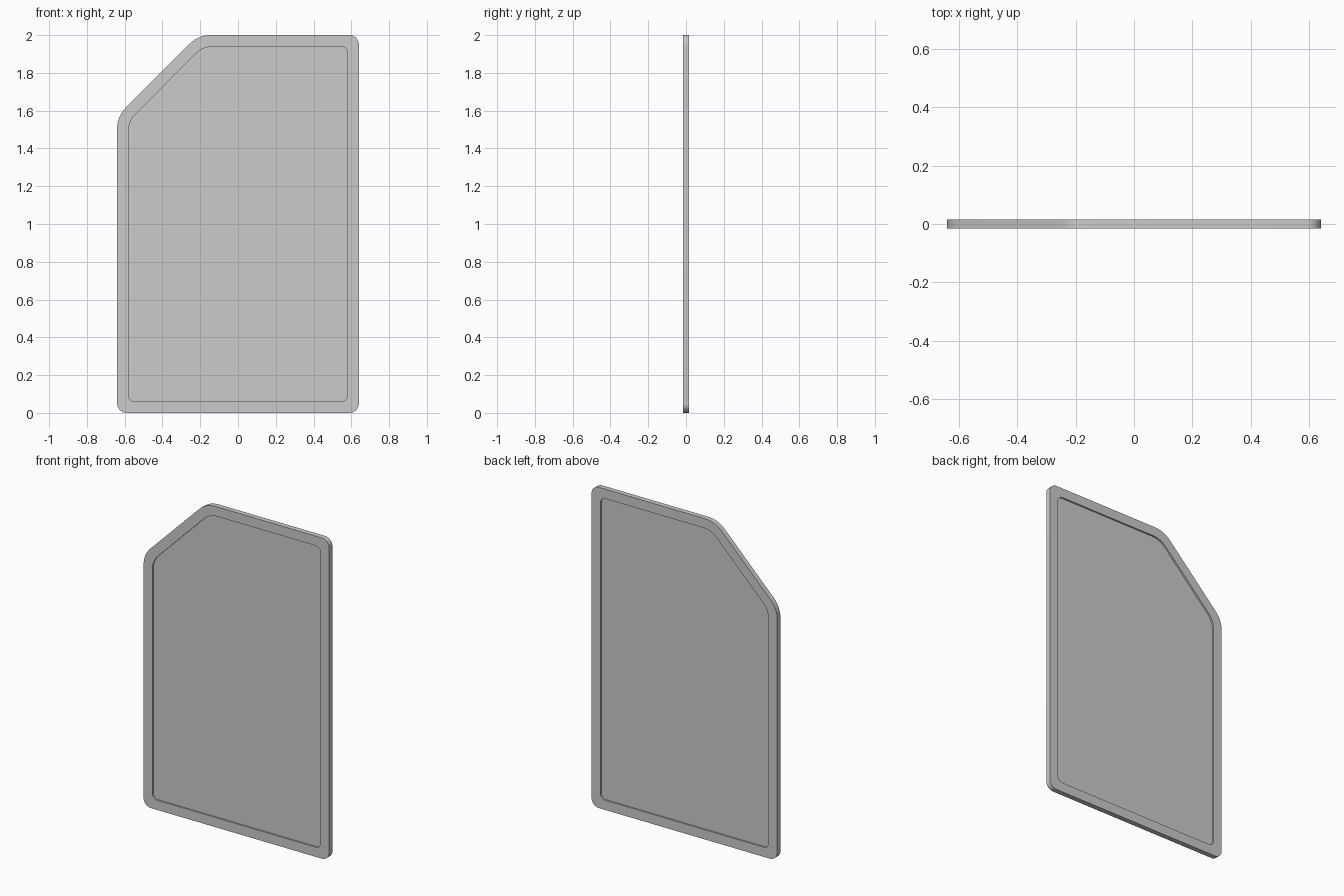
import bpy, bmesh, math
from mathutils import Vector

if "Cube" in bpy.data.objects:
    bpy.data.objects.remove(bpy.data.objects["Cube"])

HALF = 0.016      # half thickness of the frame
PANEL = 0.006     # half thickness of the recessed sheet
SEG = 8


def rounded(corners):
    """Round each (x, z, tangent length) corner with a circular arc."""
    pts = []
    n = len(corners)
    for i, (x, z, t) in enumerate(corners):
        c = Vector((x, z))
        d0 = (Vector(corners[i - 1][:2]) - c).normalized()
        d1 = (Vector(corners[(i + 1) % n][:2]) - c).normalized()
        half = d0.angle(d1) / 2
        r = t * math.tan(half)
        o = c + (d0 + d1).normalized() * (t / math.cos(half))
        a, b = c + d0 * t - o, c + d1 * t - o
        sweep = a.angle(b)
        for k in range(SEG + 1):
            f = k / SEG
            v = (a * math.sin((1 - f) * sweep) + b * math.sin(f * sweep)) / math.sin(sweep)
            pts.append(o + v.normalized() * r)
    return pts


def finish(name, bm):
    bmesh.ops.recalc_face_normals(bm, faces=bm.faces)
    me = bpy.data.meshes.new(name)
    bm.to_mesh(me)
    bm.free()
    ob = bpy.data.objects.new(name, me)
    bpy.context.collection.objects.link(ob)
    bpy.ops.object.select_all(action='DESELECT')
    ob.select_set(True)
    bpy.context.view_layer.objects.active = ob
    bpy.ops.object.shade_smooth_by_angle(angle=math.radians(30))
    return ob


def ring(bm, pts, y):
    return [bm.verts.new((p.x, y, p.y)) for p in pts]


outer = rounded([(-0.64, 0, 0.05), (0.64, 0, 0.05), (0.64, 2, 0.05),
                 (-0.21, 2, 0.065), (-0.64, 1.57, 0.065)])
inner = rounded([(-0.58, 0.06, 0.035), (0.58, 0.06, 0.035), (0.58, 1.94, 0.035),
                 (-0.185, 1.94, 0.055), (-0.58, 1.545, 0.055)])

# Raised rim running around the outline
bm = bmesh.new()
loops = [ring(bm, outer, -HALF), ring(bm, outer, HALF),
         ring(bm, inner, HALF), ring(bm, inner, -HALF)]
for a, b in zip(loops, loops[1:] + loops[:1]):
    for i in range(len(a)):
        j = (i + 1) % len(a)
        bm.faces.new((a[i], a[j], b[j], b[i]))
finish("rim_frame", bm)

# Flat sheet recessed on both sides
bm = bmesh.new()
front, back = ring(bm, inner, -PANEL), ring(bm, inner, PANEL)
bm.faces.new(front)
bm.faces.new(back[::-1])
for i in range(len(front)):
    j = (i + 1) % len(front)
    bm.faces.new((front[i], front[j], back[j], back[i]))
finish("recessed_panel", bm)
